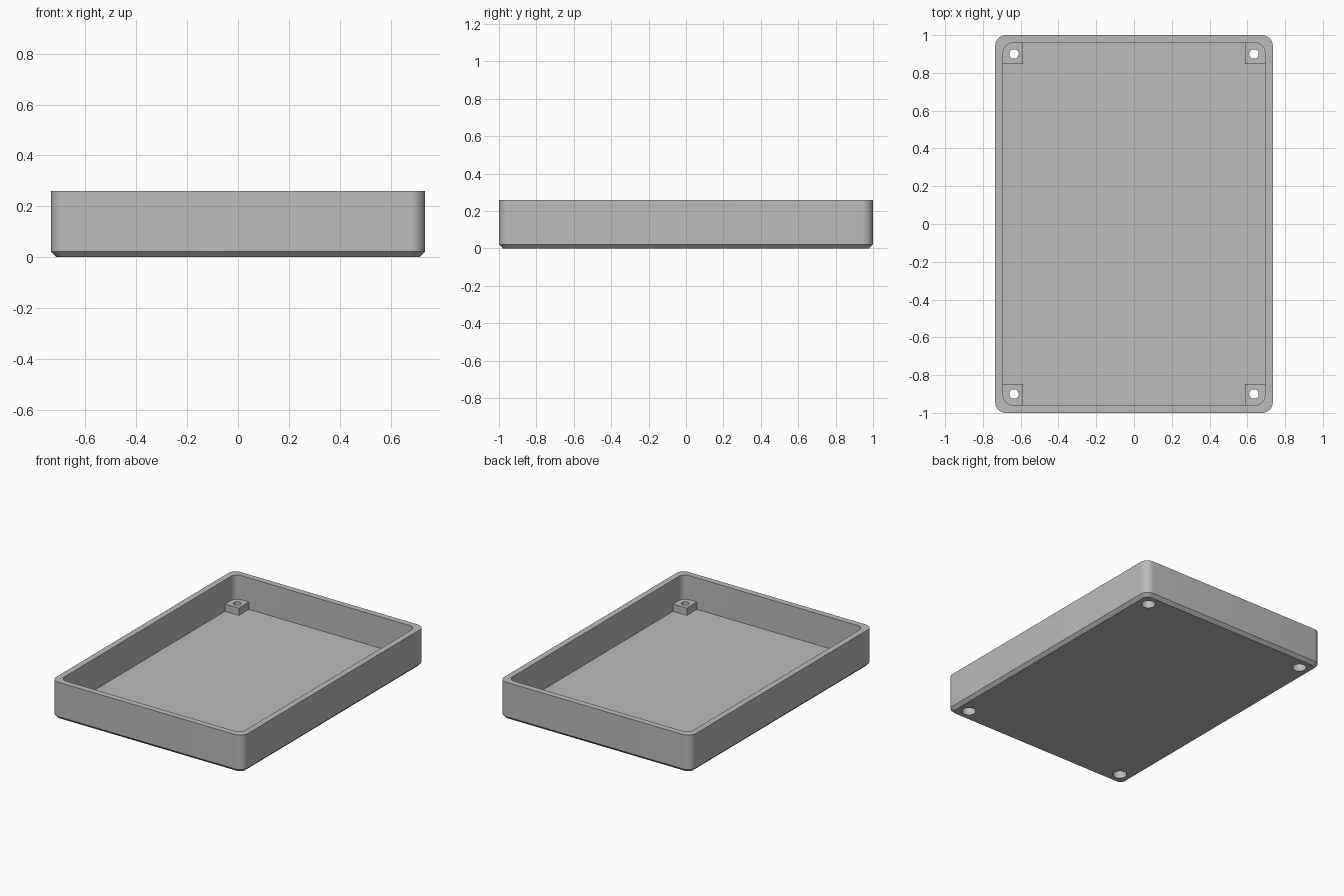
import bpy, bmesh, math

cube = bpy.data.objects.get("Cube")
if cube:
    bpy.data.objects.remove(cube, do_unlink=True)

HALF_X, HALF_Y, HEIGHT = 0.735, 1.0, 0.26
WALL, FLOOR, CHAMFER = 0.042, 0.042, 0.022
HOLE_X, HOLE_Y = 0.635, 0.9
CORNERS = [(sx, sy) for sx in (-1, 1) for sy in (-1, 1)]

grey = bpy.data.materials.new("plain grey")
grey.use_nodes = True
grey.diffuse_color = (0.5, 0.5, 0.5, 1)
grey.node_tree.nodes["Principled BSDF"].inputs["Base Color"].default_value = (0.5, 0.5, 0.5, 1)


def rounded_ring(bm, inset, radius, z, steps=10):
    """Loop of vertices around a rounded rectangle."""
    cx, cy = HALF_X - inset - radius, HALF_Y - inset - radius
    ring = []
    for quarter, (sx, sy) in enumerate([(1, 1), (-1, 1), (-1, -1), (1, -1)]):
        for i in range(steps + 1):
            a = math.pi / 2 * (quarter + i / steps)
            ring.append(bm.verts.new((sx * cx + radius * math.cos(a),
                                      sy * cy + radius * math.sin(a), z)))
    return ring


def combine(target, tool, operation):
    """Apply a boolean and discard the tool."""
    mod = target.modifiers.new(operation.title(), 'BOOLEAN')
    mod.operation, mod.object, mod.solver = operation, tool, 'EXACT'
    bpy.context.view_layer.objects.active = target
    bpy.ops.object.modifier_apply(modifier=mod.name)
    bpy.data.objects.remove(tool, do_unlink=True)


def cylinder(name, x, y, radius, low, high):
    bpy.ops.mesh.primitive_cylinder_add(vertices=40, radius=radius, depth=high - low,
                                        location=(x, y, (low + high) / 2))
    tool = bpy.context.object
    tool.name, tool.hide_render = name, True
    return tool


# Open tray: chamfered base, outer wall, rim, inner wall, floor
bm = bmesh.new()
rings = [rounded_ring(bm, *spec) for spec in (
    (CHAMFER, 0.035, 0), (0, 0.057, CHAMFER), (0, 0.057, HEIGHT),
    (WALL, 0.05, HEIGHT), (WALL, 0.05, FLOOR))]
for a, b in zip(rings, rings[1:]):
    for i in range(len(a)):
        j = (i + 1) % len(a)
        bm.faces.new((a[i], a[j], b[j], b[i]))
bm.faces.new(rings[0][::-1])
bm.faces.new(rings[-1])
bmesh.ops.recalc_face_normals(bm, faces=bm.faces)
mesh = bpy.data.meshes.new("enclosure_tray")
bm.to_mesh(mesh)
bm.free()
tray = bpy.data.objects.new("enclosure_tray", mesh)
bpy.context.collection.objects.link(tray)
mesh.materials.append(grey)

# Corner screw posts, sunk slightly into walls and floor
POST_IN_X, POST_IN_Y, POST_TOP = 0.587, 0.847, 0.093
for sx, sy in CORNERS:
    out_x, out_y, low = HALF_X - 0.028, HALF_Y - 0.028, FLOOR - 0.012
    bpy.ops.mesh.primitive_cube_add(size=1, location=(
        sx * (POST_IN_X + out_x) / 2, sy * (POST_IN_Y + out_y) / 2, (low + POST_TOP) / 2))
    post = bpy.context.object
    post.name = "screw_post"
    post.scale = (out_x - POST_IN_X, out_y - POST_IN_Y, POST_TOP - low)
    post.data.materials.append(grey)
    bpy.context.view_layer.update()
    combine(tray, post, 'UNION')

# Screw holes with wider recesses underneath
for sx, sy in CORNERS:
    x, y = sx * HOLE_X, sy * HOLE_Y
    for name, radius, low, high in (("screw_hole", 0.025, -0.05, 0.2),
                                    ("head_recess", 0.045, -0.05, 0.06)):
        tool = cylinder(name, x, y, radius, low, high)
        tool.data.materials.append(grey)
        bpy.context.view_layer.update()
        combine(tray, tool, 'DIFFERENCE')

# Smooth rounded corners and holes, crisp edges elsewhere
bpy.ops.object.select_all(action='DESELECT')
tray.select_set(True)
bpy.context.view_layer.objects.active = tray
bpy.ops.object.shade_smooth_by_angle(angle=math.radians(30))
